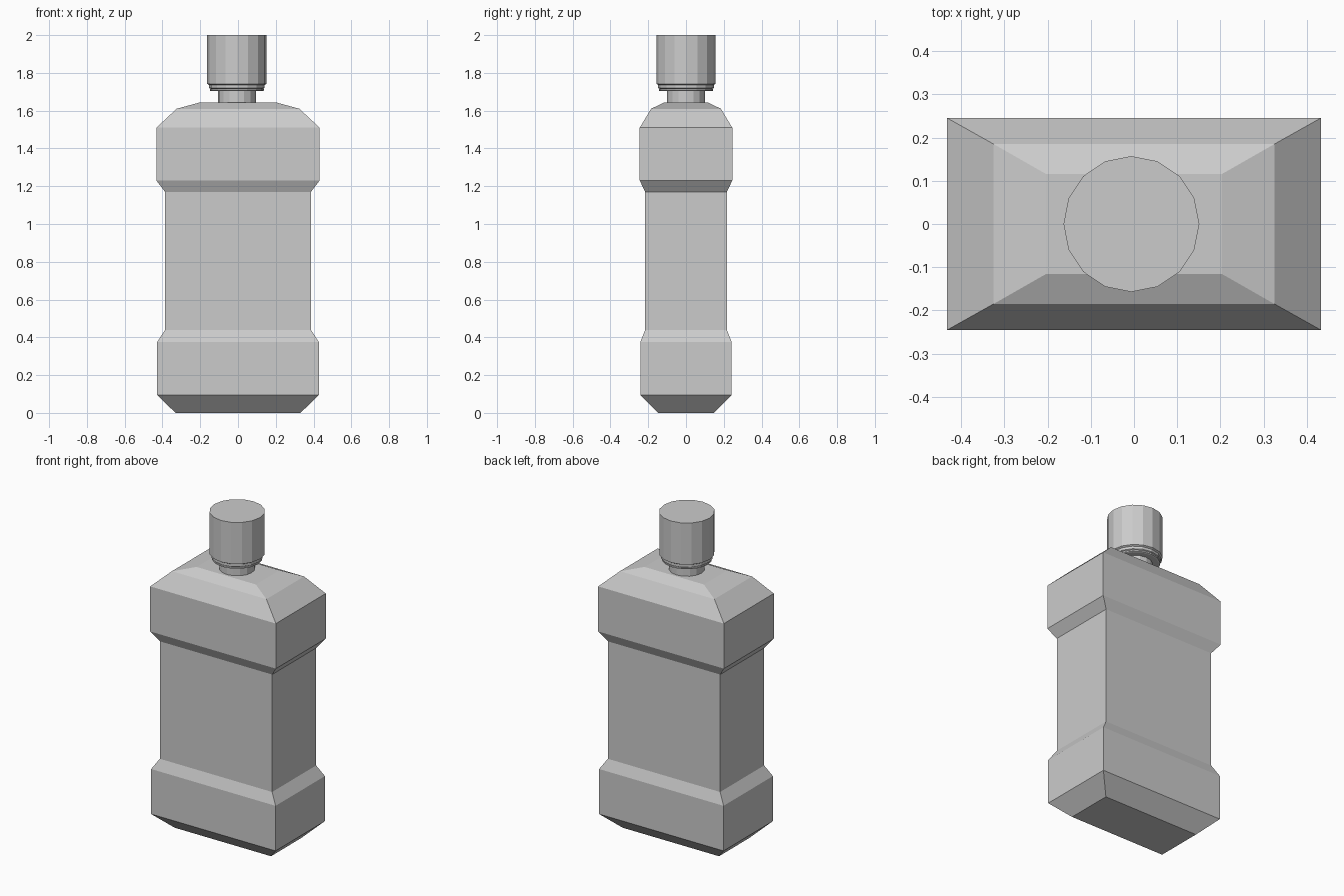
import bpy, bmesh, math

if "Cube" in bpy.data.objects:
    bpy.data.objects.remove(bpy.data.objects["Cube"])

grey = bpy.data.materials.new("plain_grey")
grey.diffuse_color = (0.6, 0.6, 0.6, 1)
grey.use_nodes = True
grey.node_tree.nodes["Principled BSDF"].inputs["Base Color"].default_value = grey.diffuse_color


def loft(name, rings):
    """Skin a stack of equal-length rings and close both ends."""
    bm = bmesh.new()
    loops = [[bm.verts.new(p) for p in ring] for ring in rings]
    n = len(loops[0])
    for low, high in zip(loops, loops[1:]):
        for i in range(n):
            j = (i + 1) % n
            bm.faces.new((low[i], low[j], high[j], high[i]))
    bm.faces.new(loops[0][::-1])
    bm.faces.new(loops[-1])
    bmesh.ops.recalc_face_normals(bm, faces=bm.faces)
    mesh = bpy.data.meshes.new(name)
    bm.to_mesh(mesh)
    bm.free()
    mesh.materials.append(grey)
    obj = bpy.data.objects.new(name, mesh)
    bpy.context.collection.objects.link(obj)
    return obj


def rectangle(hx, hy, z):
    return [(-hx, -hy, z), (hx, -hy, z), (hx, hy, z), (-hx, hy, z)]


def circle(r, z, sides=16, cx=-0.006):
    step = 2 * math.pi / sides
    return [(cx + r * math.cos(i * step), r * math.sin(i * step), z)
            for i in range(sides)]


# Bottle body: half width, half depth, height
body = [(0.331, 0.148, 0.0), (0.428, 0.242, 0.095), (0.428, 0.242, 0.375),
        (0.386, 0.216, 0.44), (0.386, 0.216, 1.17), (0.432, 0.245, 1.23),
        (0.432, 0.245, 1.51), (0.325, 0.185, 1.61), (0.204, 0.116, 1.643)]
loft("bottle_body", [rectangle(*s) for s in body])

# Neck between the shoulders and the cap
loft("neck", [circle(0.101, z) for z in (1.63, 1.72)])

# Thin collar below the cap
collar = [(0.136, 1.703), (0.143, 1.706), (0.143, 1.714), (0.136, 1.717)]
loft("collar", [circle(*s) for s in collar])

# Screw cap with a stepped lower rim
cap = [(0.138, 1.715), (0.147, 1.72), (0.147, 1.736),
       (0.157, 1.742), (0.157, 2.0)]
loft("cap", [circle(*s) for s in cap])
